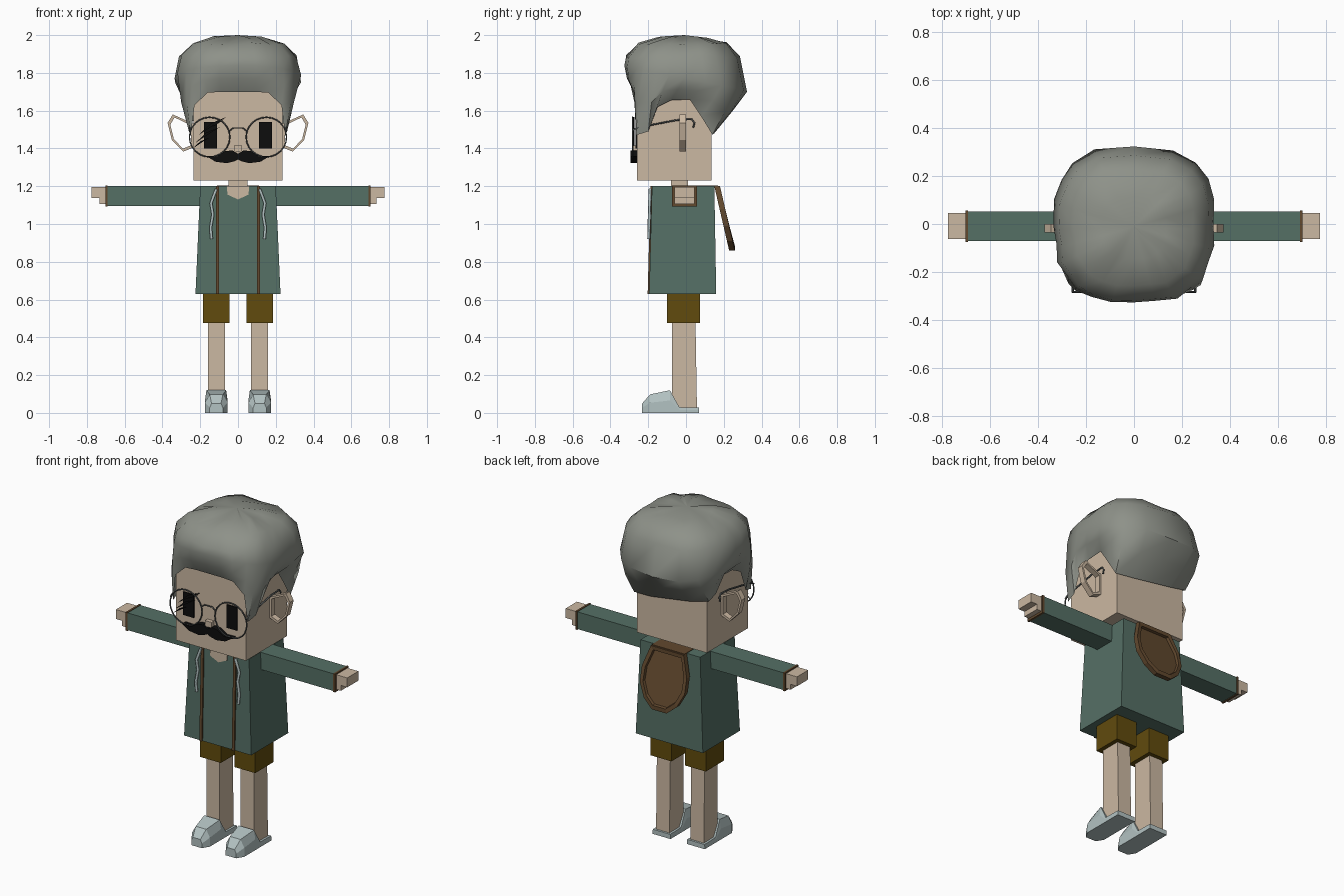
import bpy, bmesh, math, random
from mathutils import Vector

random.seed(4)
if "Cube" in bpy.data.objects:
    bpy.data.objects.remove(bpy.data.objects["Cube"])


def material(name, r, g, b):
    m = bpy.data.materials.new(name)
    m.use_nodes = True
    m.diffuse_color = (r, g, b, 1)
    m.node_tree.nodes["Principled BSDF"].inputs["Base Color"].default_value = (r, g, b, 1)
    return m


SKIN = material("skin", .60, .48, .36)
HAIR = material("grey hair", .27, .285, .25)
GREEN = material("green cloth", .09, .16, .13)
SHORTS = material("mustard cloth", .12, .07, .004)
BROWN = material("brown trim", .12, .065, .027)
PALE = material("pale blue grey", .45, .54, .54)
BLACK = material("black", .004, .004, .004)
METAL = material("grey metal", .09, .10, .10)


def finish(bm, name, mat):
    bmesh.ops.recalc_face_normals(bm, faces=bm.faces)
    me = bpy.data.meshes.new(name)
    bm.to_mesh(me)
    bm.free()
    me.materials.append(mat)
    ob = bpy.data.objects.new(name, me)
    bpy.context.collection.objects.link(ob)
    return ob


def loft(name, rings, mat, caps=True, closed=False):
    """Skin a list of equal-length point rings."""
    bm = bmesh.new()
    vs = [[bm.verts.new(p) for p in ring] for ring in rings]
    pairs = list(zip(vs, vs[1:])) + ([(vs[-1], vs[0])] if closed else [])
    for a, b in pairs:
        for i in range(len(a)):
            j = (i + 1) % len(a)
            bm.faces.new((a[i], a[j], b[j], b[i]))
    if caps and not closed:
        bm.faces.new(vs[0])
        bm.faces.new(vs[-1])
    return finish(bm, name, mat)


def rect(x0, x1, y0, y1, z):
    return [(x0, y0, z), (x1, y0, z), (x1, y1, z), (x0, y1, z)]


def box(name, x, y, z, mat):
    return loft(name, [rect(*x, *y, z[0]), rect(*x, *y, z[1])], mat)


def prism(name, outline, y0, y1, mat):
    """Extrude an (x, z) outline from y0 to y1."""
    return loft(name, [[(x, y, z) for x, z in outline] for y in (y0, y1)], mat)


def tube(name, points, radius, mat, cyclic=False):
    cu = bpy.data.curves.new(name, "CURVE")
    cu.dimensions = "3D"
    cu.bevel_depth = radius
    cu.bevel_resolution = 1
    cu.use_fill_caps = True
    sp = cu.splines.new("POLY")
    sp.points.add(len(points) - 1)
    for p, co in zip(sp.points, points):
        p.co = (*co, 1)
    sp.use_cyclic_u = cyclic
    cu.materials.append(mat)
    ob = bpy.data.objects.new(name, cu)
    bpy.context.collection.objects.link(ob)
    bpy.ops.object.select_all(action="DESELECT")
    ob.select_set(True)
    bpy.context.view_layer.objects.active = ob
    bpy.ops.object.convert(target="MESH")


def span(s, a, b):
    return sorted((s * a, s * b))


# Head, neck and nose
box("head", (-.235, .235), (-.26, .135), (1.23, 1.7), SKIN)
box("neck", (-.05, .05), (-.08, .01), (1.15, 1.24), SKIN)
box("nose", (-.022, .022), (-.285, -.25), (1.38, 1.415), SKIN)

# Hair: hairline on the head, flaring out and closing over the crown
half = [(0, -.275, 1.7), (.09, -.275, 1.7), (.16, -.275, 1.695), (.23, -.27, 1.63),
        (.25, -.265, 1.47), (.26, -.2, 1.49), (.26, -.15, 1.62), (.255, -.08, 1.655),
        (.255, .02, 1.66), (.255, .08, 1.57), (.25, .14, 1.51), (.13, .15, 1.5), (0, .15, 1.5)]
hairline = half + [(-x, y, z) for x, y, z in half[-2:0:-1]]
hairline = [(x, y, z - (.15 * x if y > .1 else 0)) for x, y, z in hairline]
rings = [hairline, [], [], [], [], []]
for i, (x, y, z) in enumerate(hairline):
    even = -math.pi / 2 + i * 2 * math.pi / len(hairline)
    real = math.atan2(y, x)
    real += 2 * math.pi * round((even - real) / (2 * math.pi))
    t = (even + real) / 2
    c, s = math.cos(t), math.sin(t)
    r = .33 / (abs(c) ** 2.7 + abs(s) ** 2.7) ** (1 / 2.7) + random.uniform(-.008, .01)
    wide = Vector((r * c, r * s, 1.77 - .07 * s))
    mid = Vector((x, y, z)).lerp(wide, .5) + Vector((c, s, 0)) * .012
    rings[1].append(mid)
    rings[2].append(wide)
    for ring, scale, height in zip(rings[3:], (.93, .74, .4), (1.885, 1.952, 1.985)):
        ring.append((r * c * scale, r * s * scale - .015, height + random.uniform(-.01, .01)))
hair = loft("hair", rings, HAIR, caps=False)
bm = bmesh.new()
bm.from_mesh(hair.data)
crown = [e for e in bm.edges if e.is_boundary and e.verts[0].co.z > 1.9]
apex = bm.verts.new((0, -.01, 2))
for e in crown:
    bm.faces.new((*e.verts, apex))
bmesh.ops.recalc_face_normals(bm, faces=bm.faces)
bm.to_mesh(hair.data)
bm.free()
bpy.context.view_layer.objects.active = hair
hair.select_set(True)
bpy.ops.object.shade_smooth_by_angle(angle=math.radians(45))
hair.select_set(False)

# Face: eyes, scratches over the right eye, moustache
for s, side in ((1, "left"), (-1, "right")):
    box(side + "_eye", span(s, .11, .18), (-.268, -.259), (1.4, 1.54), BLACK)
for x, z, n in ((-.24, 1.4, .09), (-.225, 1.43, .13), (-.21, 1.47, .15), (-.14, 1.51, .07)):
    prism("eye_scratch", [(x, z), (x + n, z + n * .65), (x + n * .45, z + n * .42)],
          -.277, -.272, BLACK)
lip = [(0, 1.372), (.03, 1.39), (.07, 1.385), (.11, 1.358), (.168, 1.36),
       (.12, 1.33), (.06, 1.322), (.02, 1.332), (0, 1.342)]
prism("moustache", lip + [(-x, z) for x, z in lip[-2:0:-1]], -.295, -.258, BLACK)

# Glasses
for s, side in ((1, "left"), (-1, "right")):
    circle = [(s * .15 + .107 * math.cos(a), -.283, 1.46 + .105 * math.sin(a))
              for a in (k * math.pi / 12 for k in range(24))]
    tube(side + "_lens_rim", circle, .004, METAL, True)
    arm = [(-.283, 1.495), (-.26, 1.51), (-.05, 1.55), (.03, 1.555), (.045, 1.535), (.038, 1.51)]
    tube(side + "_glasses_arm", [(s * .255, y, z) for y, z in arm], .005, METAL)
tube("glasses_bridge", [(-.05, -.283, 1.49), (-.025, -.283, 1.508),
                        (.025, -.283, 1.508), (.05, -.283, 1.49)], .004, METAL)

# Ears: open angular loops
ear = [(.235, 1.53), (.345, 1.58), (.373, 1.535), (.35, 1.445), (.29, 1.383), (.235, 1.405)]
for s, side in ((1, "left"), (-1, "right")):
    loops = []
    for scale, y in ((1, -.035), (1, 0), (.8, 0), (.8, -.035)):
        loops.append([(s * (.3 + (x - .3) * scale), y, 1.48 + (z - 1.48) * scale * (1.05 if scale < 1 else 1))
                      for x, z in ear])
    loft(side + "_ear", loops, SKIN, closed=True)

# Coat, neckline, front trims and drawstrings
loft("coat", [rect(-.225, .225, -.195, .16, .63), rect(-.2, .2, -.18, .15, 1.2)], GREEN)
prism("neckline", [(-.06, 1.202), (.06, 1.202), (.055, 1.155), (0, 1.13), (-.055, 1.155)],
      -.187, -.178, SKIN)
for s, side in ((1, "left"), (-1, "right")):
    a, b = span(s, .1, .117)
    loft(side + "_coat_trim", [rect(a, b, -.203, -.19, .63), rect(a, b, -.188, -.175, 1.2)], BROWN)
    path = [(.115, 1.185), (.143, 1.11), (.133, 1.05), (.145, .98), (.14, .92)]
    tube(side + "_drawstring", [(s * x, -.19 - (1.2 - z) * .026, z) for x, z in path], .008, PALE)

# Hood: a shield hanging off the back with a raised rim
shield = [(-.11, 1.2), (-.15, 1.08), (-.15, .99), (-.11, .91), (-.05, .86),
          (.05, .86), (.11, .91), (.15, .99), (.15, 1.08), (.11, 1.2)]


def hood_ring(scale, depth):
    return [(x * scale, .15 + (1.2 - z) * .23 + depth, 1.04 + (z - 1.04) * scale)
            for x, z in shield]


loft("hood", [hood_ring(1, 0), hood_ring(1, .03), hood_ring(.86, .03), hood_ring(.84, .014)], BROWN)
box("hood_collar", (-.11, .11), (.02, .17), (1.19, 1.203), BROWN)

# Arms, shorts, legs and shoes
for s, side in ((1, "left"), (-1, "right")):
    box(side + "_sleeve", span(s, .18, .692), (-.07, .053), (1.096, 1.2), GREEN)
    box(side + "_cuff", span(s, .69, .702), (-.074, .057), (1.092, 1.203), BROWN)
    box(side + "_hand", span(s, .69, .775), (-.062, .045), (1.138, 1.195), SKIN)
    box(side + "_lower_palm", span(s, .69, .733), (-.062, .045), (1.106, 1.139), SKIN)
    box(side + "_shorts_leg", span(s, .045, .185), (-.1, .075), (.475, .645), SHORTS)
    a, b = span(s, .07, .16)
    loft(side + "_leg", [rect(a, b, -.075, .058, .02), rect(a, b, -.075, .05, .5)], SKIN)
    stations = [(-.232, .035, .025, .05), (-.19, .06, .035, .098), (-.085, .06, .052, .12),
                (-.035, .06, .058, .03), (.07, .06, .058, .028)]
    loft(side + "_shoe", [[(s * .115 - w, y, 0), (s * .115 + w, y, 0),
                           (s * .115 + w, y, h * .55), (s * .115 + t, y, h),
                           (s * .115 - t, y, h), (s * .115 - w, y, h * .55)]
                          for y, w, t, h in stations], PALE)
